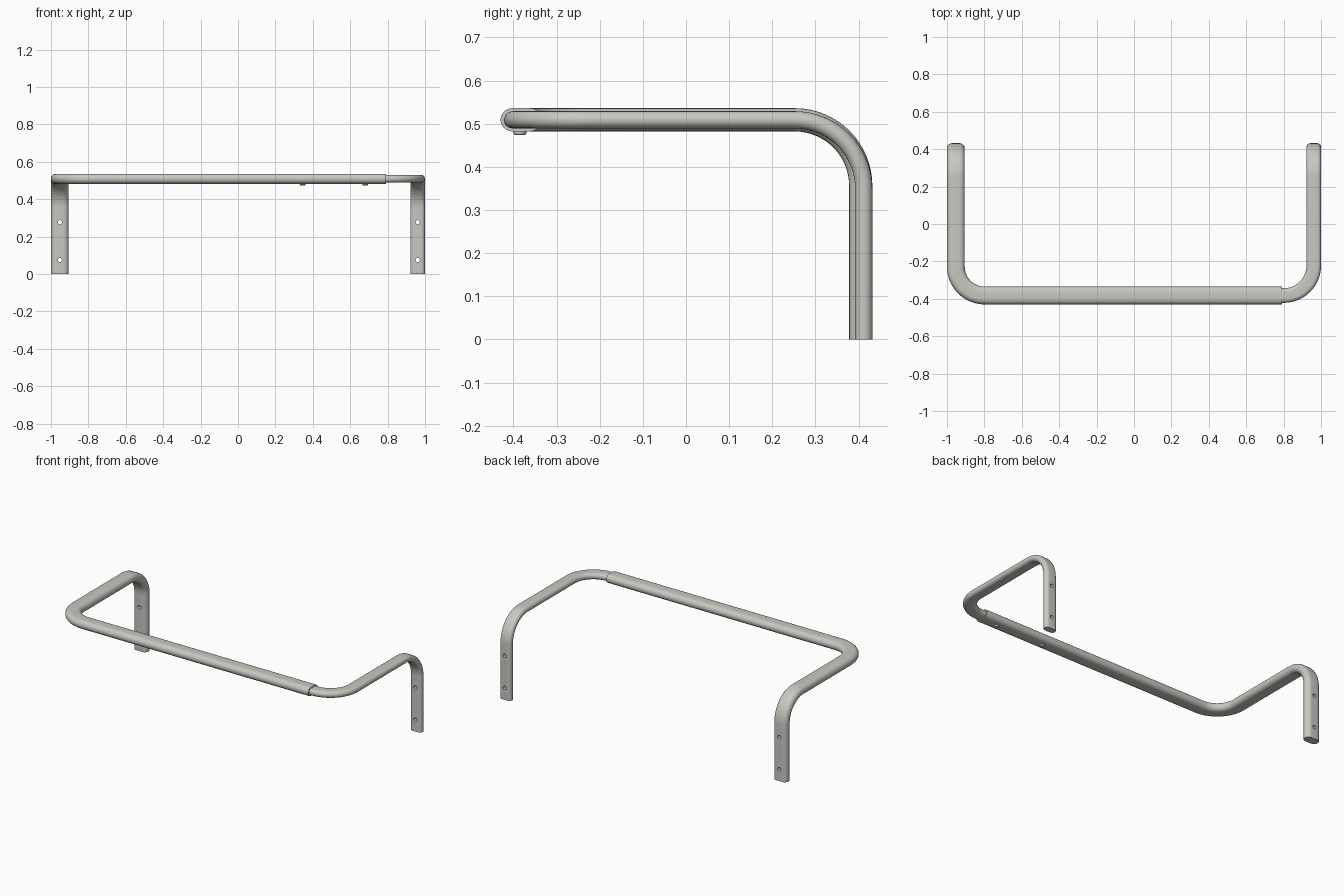
import bpy, bmesh, math
from mathutils import Vector

if "Cube" in bpy.data.objects:
    bpy.data.objects.remove(bpy.data.objects["Cube"])

metal = bpy.data.materials.new("warm grey metal")
metal.diffuse_color = (0.58, 0.57, 0.53, 1)
metal.use_nodes = True
metal.node_tree.nodes["Principled BSDF"].inputs["Base Color"].default_value = metal.diffuse_color


def stadium(width, thick, steps=10):
    """Flat-oval section as (across, through) pairs."""
    r, h = thick / 2, width / 2 - thick / 2
    pts = []
    for side, start in ((1, -90), (-1, 90)):
        for i in range(steps + 1):
            a = math.radians(start + 180 * i / steps)
            pts.append((side * h + r * math.cos(a), r * math.sin(a)))
    return pts


def frames(side, xc, yb, yf, zc, rv, rh, xe, steps=16):
    """Position, across and through vectors from the foot of the leg to the bar end."""
    out = [(Vector((xc, yb, 0)), Vector((1, 0, 0)), Vector((0, 1, 0)))]
    for i in range(steps + 1):      # bend from leg to arm
        a = math.pi / 2 * i / steps
        n = Vector((0, math.cos(a), math.sin(a)))
        out.append((Vector((xc, yb - rv, zc - rv)) + n * rv, Vector((1, 0, 0)), n))
    for i in range(steps + 1):      # bend from arm to front bar
        b = math.pi / 2 * i / steps
        w = Vector((math.cos(b), math.sin(b), 0))
        out.append((Vector((xc + rh, yf + rh, zc)) - w * rh, w, Vector((0, 0, 1))))
    out.append((Vector((xe, yf, zc)), Vector((0, 1, 0)), Vector((0, 0, 1))))
    if side > 0:
        flip = lambda v: Vector((-v.x, v.y, v.z))
        out = [(flip(p), flip(w), n) for p, w, n in out]
    return out


def tube(name, path, section):
    bm = bmesh.new()
    rings = [[bm.verts.new(p + w * u + n * v) for u, v in section] for p, w, n in path]
    k = len(section)
    for a, b in zip(rings, rings[1:]):
        for i in range(k):
            j = (i + 1) % k
            bm.faces.new((a[i], a[j], b[j], b[i]))
    bm.faces.new(rings[0])
    bm.faces.new(rings[-1])
    bmesh.ops.recalc_face_normals(bm, faces=bm.faces)
    me = bpy.data.meshes.new(name)
    bm.to_mesh(me)
    bm.free()
    ob = bpy.data.objects.new(name, me)
    bpy.context.collection.objects.link(ob)
    me.materials.append(metal)
    return ob


def select(ob):
    bpy.ops.object.select_all(action='DESELECT')
    ob.select_set(True)
    bpy.context.view_layer.objects.active = ob


def drill(ob, x, y):
    """Two screw holes through the leg."""
    for z in (0.075, 0.277):
        bpy.ops.mesh.primitive_cylinder_add(vertices=20, radius=0.011, depth=0.2,
                                            location=(x, y, z), rotation=(math.pi / 2, 0, 0))
        cutter = bpy.context.object
        cutter.name = "hole_cutter"
        cutter.hide_render = True
        select(ob)
        m = ob.modifiers.new("hole", 'BOOLEAN')
        m.operation, m.object, m.solver = 'DIFFERENCE', cutter, 'EXACT'
        bpy.ops.object.modifier_apply(modifier=m.name)
        bpy.data.objects.remove(cutter)
    select(ob)
    bpy.ops.object.shade_smooth_by_angle(angle=math.radians(35))


# Wide tube: left leg, left arm and front bar
outer = tube("outer_tube",
             frames(-1, -0.9525, 0.405, -0.3825, 0.509, 0.153, 0.155, 0.79),
             stadium(0.095, 0.054))
drill(outer, -0.9525, 0.405)

# Narrow tube: right leg and arm, sliding into the wide tube
inner = tube("inner_tube",
             frames(1, -0.961, 0.412, -0.3825, 0.509, 0.16, 0.16, -0.7),
             stadium(0.078, 0.040))
drill(inner, 0.961, 0.412)

# Locking buttons under the bar
for i, x in enumerate((0.345, 0.68)):
    bpy.ops.mesh.primitive_cylinder_add(vertices=24, radius=0.015, depth=0.02,
                                        location=(x, -0.385, 0.484))
    button = bpy.context.object
    button.name = f"lock_button_{i + 1}"
    button.data.materials.append(metal)
    bev = button.modifiers.new("round", 'BEVEL')
    bev.width, bev.segments = 0.004, 3
    bpy.ops.object.modifier_apply(modifier=bev.name)
    bpy.ops.object.shade_smooth_by_angle(angle=math.radians(35))
